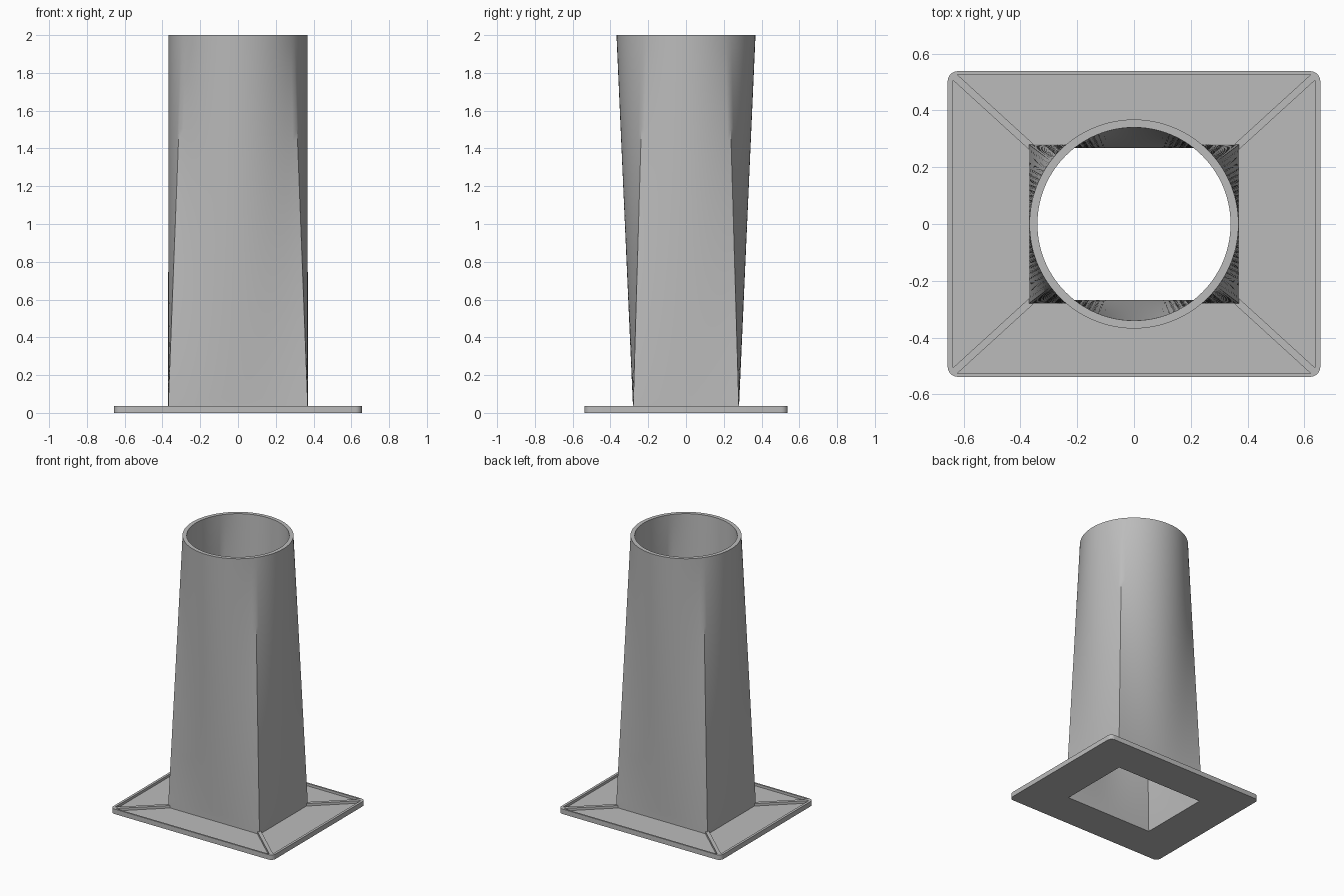
import bpy, bmesh, math
from mathutils import Vector

if "Cube" in bpy.data.objects:
    bpy.data.objects.remove(bpy.data.objects["Cube"], do_unlink=True)

grey = bpy.data.materials.new("light grey")
grey.use_nodes = True
colour = (0.5, 0.5, 0.5, 1)
grey.diffuse_color = colour
grey.node_tree.nodes["Principled BSDF"].inputs["Base Color"].default_value = colour

HEIGHT = 2.0
PLATE_TOP, PANEL_Z = 0.036, 0.018
TUBE_X, TUBE_Y = 0.37, 0.28


def finish(name, bm, angle=30):
    bmesh.ops.recalc_face_normals(bm, faces=bm.faces[:])
    mesh = bpy.data.meshes.new(name)
    bm.to_mesh(mesh)
    bm.free()
    mesh.materials.append(grey)
    ob = bpy.data.objects.new(name, mesh)
    bpy.context.collection.objects.link(ob)
    bpy.ops.object.select_all(action='DESELECT')
    ob.select_set(True)
    bpy.context.view_layer.objects.active = ob
    bpy.ops.object.shade_smooth_by_angle(angle=math.radians(angle))
    return ob


def loft(name, rings, angle=30):
    """Bridge equal-length rings into one closed loop of skin."""
    bm = bmesh.new()
    loops = [[bm.verts.new(p) for p in ring] for ring in rings]
    for a, b in zip(loops, loops[1:] + loops[:1]):
        for i in range(len(a)):
            j = (i + 1) % len(a)
            bm.faces.new((a[i], a[j], b[j], b[i]))
    return finish(name, bm, angle)


def rounded_rect(hx, hy, r, z, steps=6):
    pts = []
    for q, (sx, sy) in enumerate(((1, 1), (-1, 1), (-1, -1), (1, -1))):
        for k in range(steps + 1):
            a = math.pi / 2 * (q + k / steps)
            pts.append((sx * (hx - r) + r * math.cos(a), sy * (hy - r) + r * math.sin(a), z))
    return pts


def duct_ring(t, hx, hy, radius, z, per_side=28):
    """Section that blends from rectangle (t=0) to circle (t=1) along rays."""
    c = math.atan2(hy, hx)
    corners = [-c, c, math.pi - c, math.pi + c, 2 * math.pi - c]
    pts = []
    for a0, a1 in zip(corners, corners[1:]):
        for k in range(per_side):
            a = a0 + (a1 - a0) * k / per_side
            ca, sa = math.cos(a), math.sin(a)
            box = min(hx / max(abs(ca), 1e-6), hy / max(abs(sa), 1e-6))
            d = box * (1 - t) + radius * t
            pts.append((d * ca, d * sa, z))
    return pts


# Rectangle-to-round duct with an open bore
LEVELS = 32
steps = [i / LEVELS for i in range(LEVELS + 1)]
outer = [duct_ring(0, TUBE_X, TUBE_Y, 0.368, 0)]
outer += [duct_ring(t, TUBE_X, TUBE_Y, 0.368, PANEL_Z + t * (HEIGHT - PANEL_Z)) for t in steps]
inner = [duct_ring(t, 0.356, 0.268, 0.34, t * HEIGHT) for t in reversed(steps)]
loft("duct", outer + inner, 33)

# Flange plate with a raised rim and recessed panels
loft("flange_plate", [
    rounded_rect(TUBE_X, TUBE_Y, 0.001, 0),
    rounded_rect(0.656, 0.538, 0.035, 0),
    rounded_rect(0.656, 0.538, 0.035, PLATE_TOP),
    rounded_rect(0.638, 0.526, 0.02, PLATE_TOP),
    rounded_rect(0.638, 0.526, 0.02, PANEL_Z),
    rounded_rect(TUBE_X, TUBE_Y, 0.001, PANEL_Z),
])

# Diagonal stiffening ribs from the duct corners to the rim corners
for side, sx in (("left", 1), ("right", -1)):
    for end, sy in (("front", -1), ("back", 1)):
        start = Vector((sx * (TUBE_X - 0.008), sy * (TUBE_Y - 0.008), 0))
        stop = Vector((sx * 0.634, sy * 0.52, 0))
        across = (stop - start).normalized().cross(Vector((0, 0, 1))) * 0.0125
        base = [start + across, stop + across, stop - across, start - across]
        bm = bmesh.new()
        low, high = [[bm.verts.new(p + Vector((0, 0, z))) for p in base]
                     for z in (PANEL_Z - 0.008, PLATE_TOP)]
        bm.faces.new(low)
        bm.faces.new(high)
        for i in range(4):
            j = (i + 1) % 4
            bm.faces.new((low[i], low[j], high[j], high[i]))
        finish(f"{end}_{side}_rib", bm)
